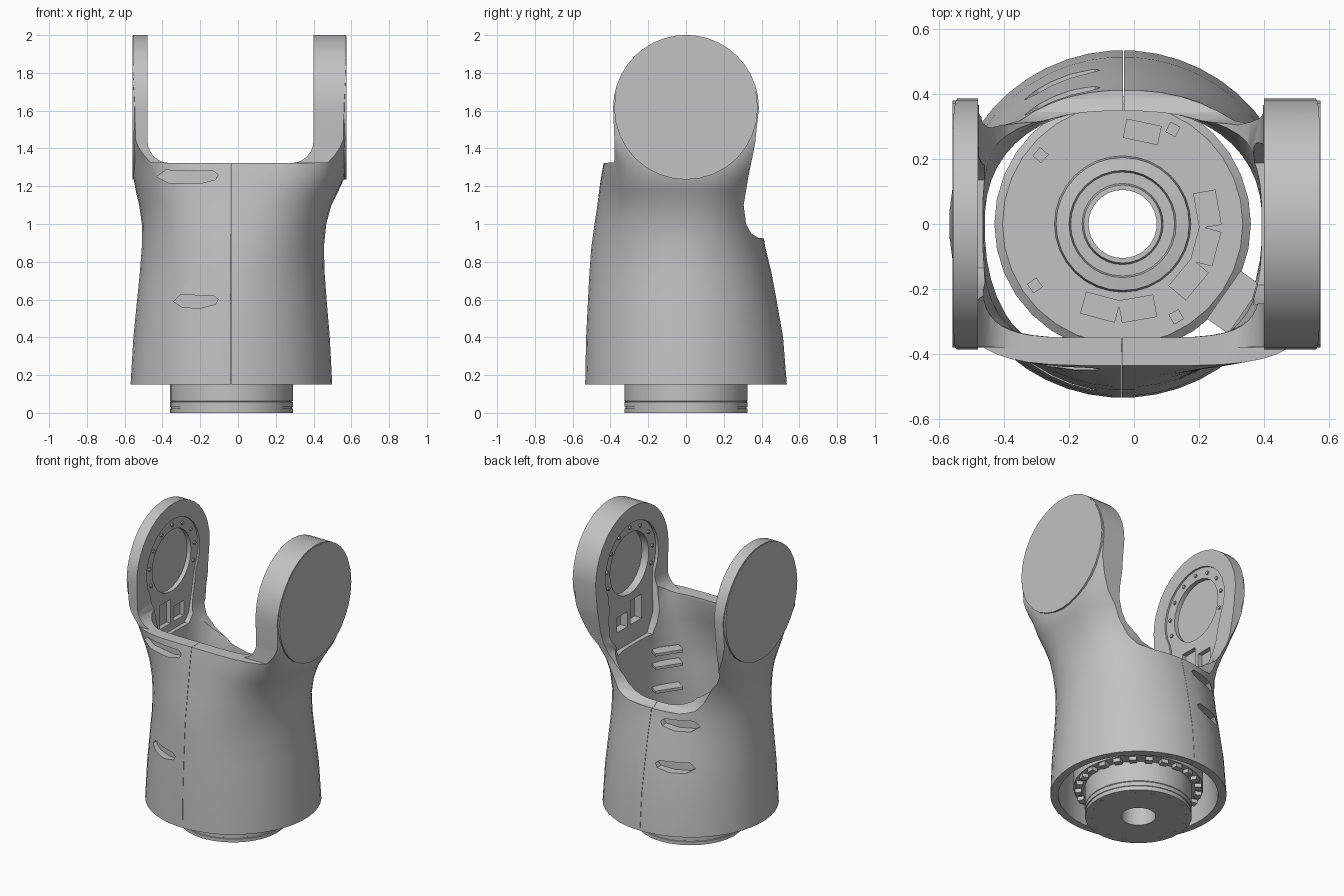
import bpy, bmesh, math
from mathutils import Matrix, Vector

if "Cube" in bpy.data.objects:
    bpy.data.objects.remove(bpy.data.objects["Cube"], do_unlink=True)

grey = bpy.data.materials.new("plain_grey")
grey.use_nodes = True
grey.diffuse_color = (0.54, 0.54, 0.54, 1)
grey.node_tree.nodes["Principled BSDF"].inputs["Base Color"].default_value = grey.diffuse_color

CX = -0.035      # axis of the round body
PIVOT = 1.615    # height of the joint axis


def finish(name, bm):
    bmesh.ops.recalc_face_normals(bm, faces=bm.faces)
    me = bpy.data.meshes.new(name)
    bm.to_mesh(me)
    bm.free()
    me.materials.append(grey)
    ob = bpy.data.objects.new(name, me)
    bpy.context.collection.objects.link(ob)
    return ob


def select(ob):
    bpy.ops.object.select_all(action='DESELECT')
    ob.select_set(True)
    bpy.context.view_layer.objects.active = ob


def smooth(ob, angle=32):
    select(ob)
    bpy.ops.object.shade_smooth_by_angle(angle=math.radians(angle))


def prism(name, pts, axis, a, b):
    """Extrude an outline along x (points are y, z) or y (points are x, z)."""
    bm = bmesh.new()
    def place(p, t):
        return (t, p[0], p[1]) if axis == 'x' else (p[0], t, p[1])
    ends = [[bm.verts.new(place(p, t)) for p in pts] for t in (a, b)]
    bm.faces.new(ends[0])
    bm.faces.new(ends[1])
    for i in range(len(pts)):
        j = (i + 1) % len(pts)
        bm.faces.new((ends[0][i], ends[0][j], ends[1][j], ends[1][i]))
    return finish(name, bm)


def arc(cx, cz, r, start, end, n):
    steps = [math.radians(start + (end - start) * i / n) for i in range(n + 1)]
    return [(cx + r * math.cos(t), cz + r * math.sin(t)) for t in steps]


def loft(name, levels, n=48):
    """Stack superellipse sections: z, x range, y range, squareness."""
    bm = bmesh.new()
    rings = []
    for z, x0, x1, y0, y1, k in levels:
        ring = []
        for i in range(n):
            t = 2 * math.pi * (i + 0.5) / n
            c, s = math.cos(t), math.sin(t)
            ux = math.copysign(abs(c) ** (2 / k), c)
            uy = math.copysign(abs(s) ** (2 / k), s)
            mid = (x0 + x1) / 2
            ring.append(bm.verts.new((mid + ux * (x1 - x0) / 2, uy * (y1 if s > 0 else -y0), z)))
        rings.append(ring)
    for low, high in zip(rings, rings[1:]):
        for i in range(n):
            j = (i + 1) % n
            bm.faces.new((low[i], low[j], high[j], high[i]))
    bm.faces.new(rings[0])
    bm.faces.new(rings[-1])
    return finish(name, bm)


def lathe(name, profile, n=32):
    bm = bmesh.new()
    rings = [[bm.verts.new((CX + r * math.cos(2 * math.pi * i / n), r * math.sin(2 * math.pi * i / n), z))
              for i in range(n)] for r, z in profile]
    for k, ring in enumerate(rings):
        nxt = rings[(k + 1) % len(rings)]
        for i in range(n):
            j = (i + 1) % n
            bm.faces.new((ring[i], ring[j], nxt[j], nxt[i]))
    return finish(name, bm)


def box(name, lo, hi):
    return prism(name, [(lo[1], lo[2]), (hi[1], lo[2]), (hi[1], hi[2]), (lo[1], hi[2])], 'x', lo[0], hi[0])


def disc(name, r, a, b, n=32):
    return prism(name, arc(0, PIVOT, r, 0, 360 - 360 / n, n - 1), 'x', a, b)


def cut(ob, tool, op='DIFFERENCE'):
    mod = ob.modifiers.new("cut", 'BOOLEAN')
    mod.operation, mod.object, mod.solver = op, tool, 'EXACT'
    select(ob)
    bpy.ops.object.modifier_apply(modifier=mod.name)
    bpy.data.objects.remove(tool, do_unlink=True)


# Fork shell: outer loft trimmed to the side silhouette
shell = loft("fork_shell", [
    (0.15, -0.57, 0.50, -0.535, 0.535, 2), (0.4, -0.555, 0.487, -0.53, 0.515, 2),
    (0.6, -0.535, 0.47, -0.52, 0.48, 2), (0.75, -0.52, 0.459, -0.512, 0.452, 2),
    (0.88, -0.51, 0.456, -0.502, 0.42, 2.1), (1.0, -0.51, 0.468, -0.485, 0.40, 2.3),
    (1.1, -0.524, 0.495, -0.47, 0.405, 2.5), (1.18, -0.543, 0.535, -0.46, 0.41, 2.8),
    (1.25, -0.555, 0.567, -0.45, 0.43, 3.3), (1.33, -0.557, 0.572, -0.435, 0.44, 4.5),
    (1.45, -0.557, 0.572, -0.47, 0.46, 8), (2.05, -0.557, 0.572, -0.5, 0.5, 12)])
side = [(-0.6, 0.1), (-0.6, 1.32), (-0.38, 1.325), (-0.378, 1.42)]
side += arc(0, PIVOT, 0.386, 180, 0, 20)
side += [(0.365, 1.42), (0.33, 1.25), (0.305, 1.1), (0.318, 1.0), (0.345, 0.95), (0.385, 0.925),
         (0.6, 0.92), (0.6, 0.1)]
cut(shell, prism("side_trim", side, 'x', -1, 1), 'INTERSECT')

# Hollow inside
cut(shell, loft("cavity", [
    (0.1, -0.525, 0.455, -0.49, 0.49, 2), (0.6, -0.485, 0.42, -0.47, 0.42, 2),
    (0.85, -0.46, 0.395, -0.46, 0.355, 2.3), (1.0, -0.462, 0.393, -0.44, 0.345, 2.8),
    (1.15, -0.466, 0.394, -0.395, 0.37, 3.2), (1.3, -0.47, 0.395, -0.35, 0.41, 5),
    (1.4, -0.47, 0.39, -0.35, 0.41, 6)]))


# Gap between the arms, deeper at the back
def gap(base, r, inset, y0, y1):
    left, right = 0.40 - inset, -0.48 + inset
    pts = [(left, 2.2), (right, 2.2)]
    pts += arc(right + r, base + r, r, 180, 270, 6) + arc(left - r, base + r, r, 270, 360, 6)
    cut(shell, prism("gap", pts, 'y', y0, y1))


gap(1.322, 0.12, 0, -1, 1)
gap(1.0, 0.3, 0.003, 0.05, 1.1)

# Keyhole recesses, dishes and pockets on the inner arm faces
for face, s, shallow, deep, neck, foot in ((0.40, 1, 0.02, 0.07, 0.25, 1.08), (-0.48, -1, 0.012, 0.04, 0.18, 1.15)):
    def span(d):
        return sorted((face - s * 0.03, face + s * d))
    a, b = span(shallow)
    keyhole = arc(0, PIVOT, 0.28, -30, 210, 18)
    keyhole += [(-neck, 1.2), (-neck * 0.75, foot), (neck * 0.75, foot), (neck, 1.2)]
    cut(shell, prism("keyhole", keyhole, 'x', a, b))
    a, b = span(deep)
    cut(shell, disc("dish", 0.205, a, b, 24))
    for y0, y1, z0, z1 in ((-0.13, -0.01, 1.2, 1.36), (0.02, 0.13, 1.2, 1.3)):
        cut(shell, box("pocket", (a - 0.002, y0, z0), (b + 0.002, y1, z1)))

# Vent slots, with floors that follow the wall: side, height, length, floor depth, slant
for s, z, w, floor, slant in ((-1, 1.25, 0.32, 0.41, 0.2), (-1, 0.59, 0.23, 0.49, 0.45),
                              (1, 0.85, 0.23, 0.387, 0.4), (1, 0.59, 0.23, 0.445, 0.42)):
    slot = [(-0.11 - w, z), (-0.11 - w * 0.8, z - 0.032), (-0.2, z - 0.035), (-0.12, z - 0.015),
            (-0.105, z + 0.01), (-0.13, z + 0.03), (-0.11 - w * 0.85, z + 0.035)]
    tool = prism("slot", slot, 'y', s * floor, s * 0.8)
    for v in tool.data.vertices:
        v.co.y += s * slant * (v.co.x + 0.1)
    cut(shell, tool)

# Hairline seam where the shell halves meet
for s in (-1, 1):
    y0, y1 = sorted((s * 0.3, s * 0.7))
    x = CX + s * 0.0025
    cut(shell, box("seam", (x - 0.001, y0, 0), (x + 0.001, y1, 1.4)))
smooth(shell)

# Round caps on the outside of the arms
smooth(disc("left_cap", 0.38, 0.5, 0.574))
smooth(disc("right_cap", 0.38, -0.559, -0.535))

# Ring of screws around each arm dish
for name, x in (("left_screw", 0.415), ("right_screw", -0.49)):
    for y, z in arc(0, PIVOT, 0.24, -20, 200, 8):
        prism(name, arc(y, z, 0.012, 0, 300, 5), 'x', x - 0.005, x + 0.008)

# Joint drive inside the shell with its mounting flange
smooth(lathe("joint_drive", [
    (0.105, 0), (0.325, 0), (0.325, 0.022), (0.321, 0.024), (0.321, 0.03), (0.325, 0.032),
    (0.325, 0.058), (0.32, 0.06), (0.325, 0.064), (0.325, 0.2), (0.395, 0.2), (0.395, 0.58),
    (0.37, 0.6), (0.21, 0.6), (0.205, 0.625), (0.165, 0.63), (0.16, 0.612), (0.125, 0.612),
    (0.12, 0.63), (0.105, 0.63)]))


def turned_block(name, size, r, angle, z):
    bm = bmesh.new()
    m = Matrix.Translation((CX, 0, z)) @ Matrix.Rotation(math.radians(angle), 4, 'Z')
    m = m @ Matrix.Translation((r, 0, 0)) @ Matrix.Diagonal(Vector((*size, 1)))
    bmesh.ops.create_cube(bm, size=1, matrix=m)
    return finish(name, bm)


# Teeth under the drive, flange screws, connector blocks and bolts on top
for i in range(24):
    turned_block("drive_tooth", (0.04, 0.045, 0.03), 0.365, i * 15, 0.19)
for i in range(16):
    turned_block("flange_screw", (0.018, 0.018, 0.01), 0.29, i * 22.5, 0.004)
for angle in (-40, -15, 10, -80, -105):
    turned_block("connector", (0.07, 0.11, 0.04), 0.265, angle, 0.61)
turned_block("connector", (0.06, 0.11, 0.03), 0.29, 78, 0.61)
for angle in (62, 140, 215, 300):
    turned_block("drive_bolt", (0.035, 0.035, 0.04), 0.33, angle, 0.61)

# Thin ribs on the inside of the left wall
for angle, z in ((-35, 0.97), (-35, 0.88), (-35, 0.72)):
    turned_block("wall_rib", (0.08, 0.18, 0.018), 0.42, angle, z)
